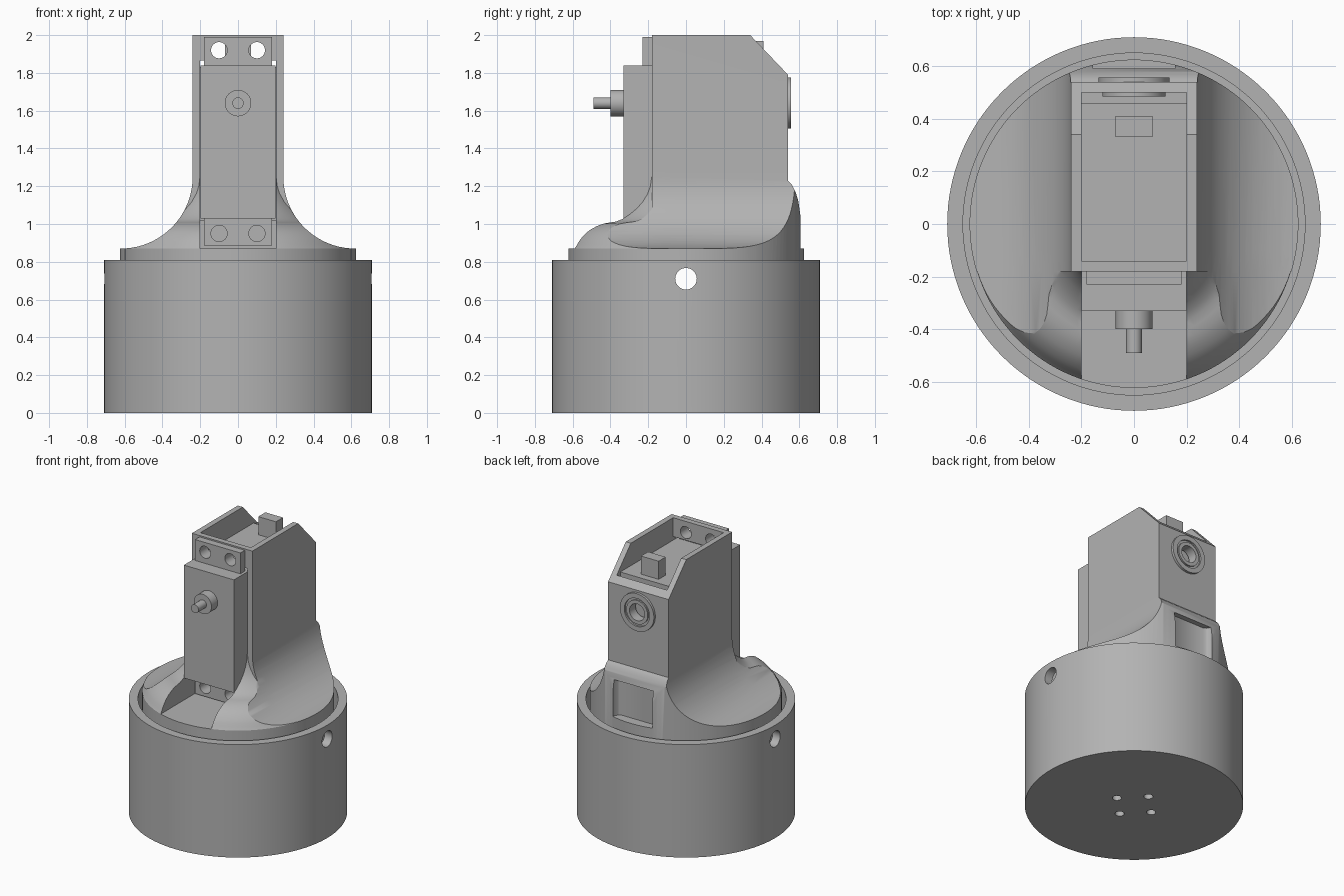
import bpy, bmesh, math
from mathutils import Matrix

cube = bpy.data.objects.get("Cube")
if cube:
    bpy.data.objects.remove(cube)

grey = bpy.data.materials.new("plain_grey")
grey.use_nodes = True
colour = (0.45, 0.45, 0.45, 1)
grey.diffuse_color = colour
grey.node_tree.nodes["Principled BSDF"].inputs["Base Color"].default_value = colour


def make(name, bm):
    bmesh.ops.recalc_face_normals(bm, faces=bm.faces)
    mesh = bpy.data.meshes.new(name)
    bm.to_mesh(mesh)
    bm.free()
    mesh.materials.append(grey)
    ob = bpy.data.objects.new(name, mesh)
    bpy.context.collection.objects.link(ob)
    return ob


def box(name, x, y, z):
    """Box from (low, high) ranges."""
    bm = bmesh.new()
    bmesh.ops.create_cube(bm, size=1)
    for v in bm.verts:
        v.co = [(r[0] + r[1]) / 2 + c * (r[1] - r[0]) for r, c in zip((x, y, z), v.co)]
    return make(name, bm)


def prism(name, points, axis, low, high):
    """Extrude a closed 2D outline along one axis."""
    place = {"x": lambda a, b, t: (t, a, b), "y": lambda a, b, t: (a, t, b),
             "z": lambda a, b, t: (a, b, t)}[axis]
    bm = bmesh.new()
    lower = [bm.verts.new(place(a, b, low)) for a, b in points]
    upper = [bm.verts.new(place(a, b, high)) for a, b in points]
    bm.faces.new(lower)
    bm.faces.new(upper)
    n = len(points)
    for i in range(n):
        j = (i + 1) % n
        bm.faces.new((lower[i], lower[j], upper[j], upper[i]))
    return make(name, bm)


def rod(name, radius, axis, centre, low, high, sides=32):
    """Cylinder along an axis, centred on the other two coordinates."""
    ring = [(centre[0] + radius * math.cos(i * math.tau / sides),
             centre[1] + radius * math.sin(i * math.tau / sides)) for i in range(sides)]
    return prism(name, ring, axis, low, high)


def lathe(name, profile, sides=128):
    """Spin (radius, height) points about z; the ends close on the axis."""
    bm = bmesh.new()
    rings = [[bm.verts.new((r * math.cos(i * math.tau / sides), r * math.sin(i * math.tau / sides), z))
              for i in range(sides)] for r, z in profile]
    bm.faces.new(rings[0])
    bm.faces.new(rings[-1])
    for a, b in zip(rings, rings[1:]):
        for i in range(sides):
            j = (i + 1) % sides
            bm.faces.new((a[i], a[j], b[j], b[i]))
    return make(name, bm)


def combine(ob, other, operation="DIFFERENCE"):
    mod = ob.modifiers.new("cut", "BOOLEAN")
    mod.operation, mod.object, mod.solver = operation, other, "EXACT"
    bpy.context.view_layer.objects.active = ob
    bpy.ops.object.modifier_apply(modifier=mod.name)
    bpy.data.objects.remove(other)


# Round cup with a hollow, side holes and four screw holes underneath
cup = rod("base_cup", 0.71, "z", (0, 0), 0, 0.81, 128)
combine(cup, rod("hollow", 0.65, "z", (0, 0), 0.06, 1, 128))
combine(cup, rod("side_hole", 0.057, "x", (0, 0.71), -1, 1))
for i in range(4):
    a = i * math.pi / 2
    combine(cup, rod("screw_hole", 0.03, "z", (0.145 * math.cos(a), 0.145 * math.sin(a)), -0.1, 0.2, 24))

# Turret outline seen from the front: straight neck flaring into concave shoulders
STEPS = 20
half = [(0.24, 2.0)]
for i in range(STEPS + 1):
    a = math.pi + i / STEPS * math.pi / 2
    half.append((0.62 + 0.38 * math.cos(a), 1.25 + 0.38 * math.sin(a)))
half += [(0.7, 0.87), (0.7, 0.5)]
outline = half + [(-x, z) for x, z in reversed(half)]

# Neck and rear: shoulders limited by the side outline and the round footprint
side = [(-0.18, 0.5), (-0.18, 2.0), (0.34, 2.0), (0.54, 1.79), (0.54, 1.23), (0.56, 1.21),
        (0.58, 1.17), (0.595, 1.12), (0.605, 1.05), (0.625, 0.97), (0.7, 0.9), (0.7, 0.5)]
turret = prism("turret", outline, "y", -0.5, 0.8)
combine(turret, prism("side_limit", side, "x", -1, 1), "INTERSECT")
combine(turret, rod("round_limit", 0.625, "z", (0, 0), 0.4, 2.2, 128), "INTERSECT")

# Rounded front dome, trimmed by the same shoulders
dome = lathe("dome", [(0.623, 0.5), (0.623, 0.87), (0.61, 0.89), (0.6, 0.91), (0.585, 0.93), (0.565, 0.953),
                      (0.54, 0.973), (0.51, 0.99), (0.48, 1.002), (0.45, 1.008), (0.42, 1.013),
                      (0.39, 1.027), (0.36, 1.05), (0.33, 1.08), (0.305, 1.115), (0.285, 1.16),
                      (0.275, 1.2), (0.27, 1.25)])
combine(dome, box("front_half", (-1, 1), (-1, -0.1), (0, 2)), "INTERSECT")
combine(dome, prism("shoulders", outline, "y", -1, 1), "INTERSECT")
combine(dome, box("front_pocket", (-0.2, 0.2), (-1, -0.18), (0.87, 2)))
combine(dome, box("neck_clearance", (-0.21, 0.21), (-0.18, 0), (0.9, 2)))
combine(turret, dome, "UNION")
lower = rod("lower_plug", 0.622, "z", (0, 0), 0.45, 0.865, 128)
combine(turret, lower, "UNION")

# Motor bay, front window, bearing bore, pin bore and rear slot
combine(turret, box("bay", (-0.2, 0.2), (-0.14, 0.5), (1.0, 2.2)))
combine(turret, box("window", (-0.2, 0.2), (-0.3, 0), (1.02, 1.865)))
combine(turret, rod("bearing_bore", 0.09, "y", (0, 1.64), 0.45, 0.7))
combine(turret, rod("pin_bore", 0.057, "x", (0, 0.71), -1, 1))
slot = [(-0.12, 0.555), (0.12, 0.555), (0.14, 0.565), (0.155, 0.59), (0.165, 0.7)]
slot += [(-x, y) for x, y in reversed(slot[2:])]
combine(turret, prism("rear_slot", slot, "z", 0.87, 1.13))

# Motor case with mounting tabs and a stepped shaft
box("motor_case", (-0.199, 0.199), (-0.33, 0.46), (1.03, 1.84))
box("cable_plug", (-0.07, 0.07), (0.33, 0.41), (1.83, 1.97))
tabs = [box("upper_tab", (-0.18, 0.18), (-0.23, -0.18), (1.84, 1.99)),
        box("lower_tab", (-0.18, 0.18), (-0.23, -0.18), (0.885, 1.03))]
for tab, z in zip(tabs, (1.92, 0.95)):
    for x in (-0.1, 0.1):
        combine(tab, rod("tab_hole", 0.043, "y", (x, z), -0.4, 0))
        combine(turret, rod("wall_hole", 0.043, "y", (x, z), -0.3, -0.08))
rod("shaft_collar", 0.07, "y", (0, 1.64), -0.4, -0.32)
rod("shaft", 0.03, "y", (0, 1.64), -0.49, -0.39)

# Flanged bearing in the rear wall
bearing = rod("bearing", 0.135, "y", (0, 1.64), 0.535, 0.557, 48)
combine(bearing, rod("barrel", 0.12, "y", (0, 1.64), 0.485, 0.54, 48), "UNION")
combine(bearing, rod("groove", 0.1, "y", (0, 1.64), 0.545, 0.6, 48))
combine(bearing, rod("inner_race", 0.085, "y", (0, 1.64), 0.5, 0.555, 48), "UNION")
combine(bearing, rod("bore", 0.06, "y", (0, 1.64), 0.4, 0.7, 48))

# Smooth curved surfaces, keep edges sharp
bpy.ops.object.select_all(action="DESELECT")
for ob in bpy.context.collection.objects:
    if ob.type == "MESH":
        ob.select_set(True)
        bpy.context.view_layer.objects.active = ob
bpy.ops.object.shade_smooth_by_angle(angle=math.radians(30))
